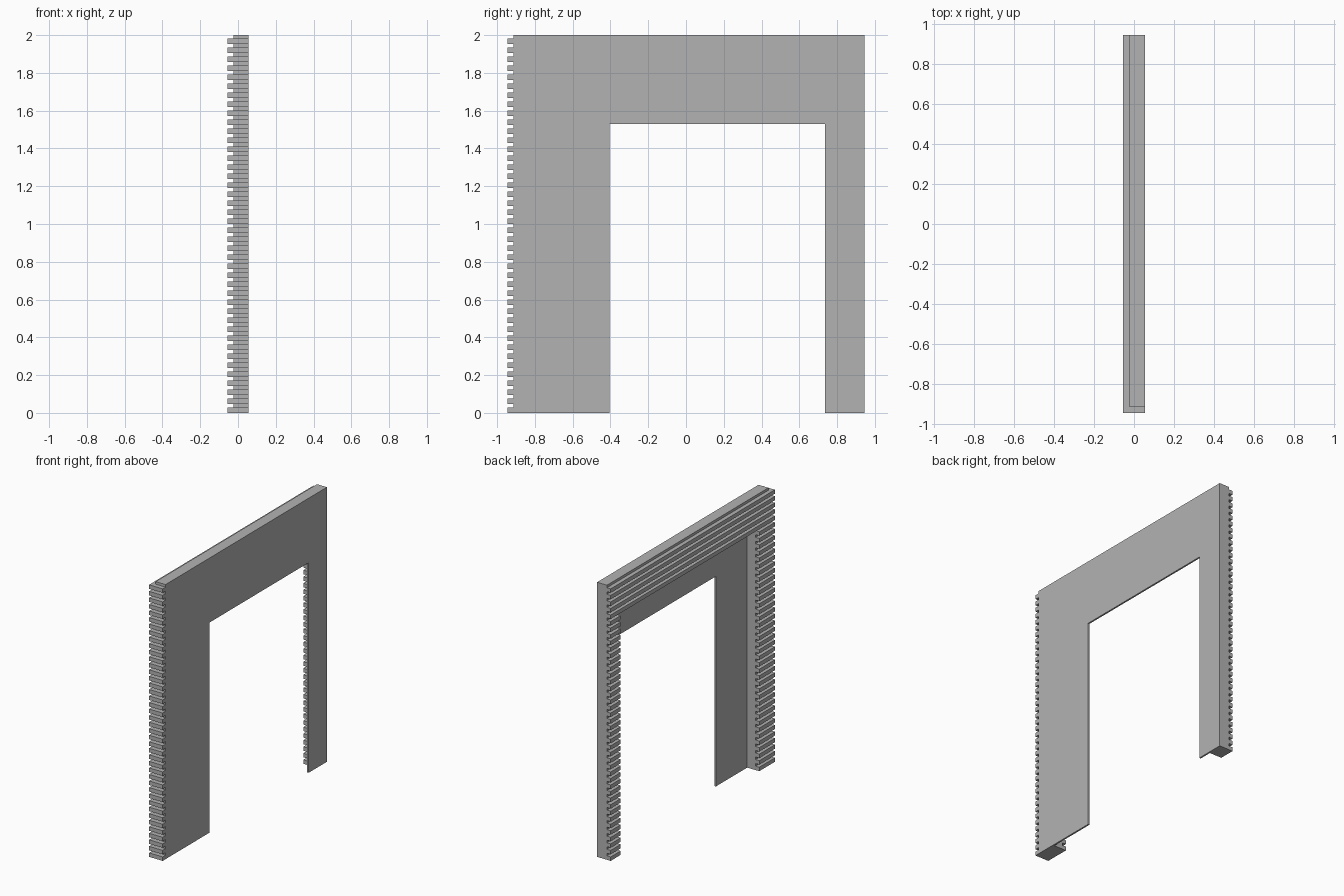
import bpy, bmesh

if "Cube" in bpy.data.objects:
    bpy.data.objects.remove(bpy.data.objects["Cube"])

grey = bpy.data.materials.new("plain_grey")
grey.diffuse_color = (0.45, 0.45, 0.45, 1)
grey.use_nodes = True
grey.node_tree.nodes["Principled BSDF"].inputs["Base Color"].default_value = grey.diffuse_color

X0, XC, XP, X1 = -0.055, -0.025, 0.043, 0.055   # slat face, core face, panel inside, panel outside
Y0, YC, Y1 = -0.945, -0.912, 0.945              # slat front, core front, back
POST_F, POST_B = -0.765, 0.83                   # inner faces of the two posts
N = 42
PITCH, SLAT = 2 / N, 0.029
BEAM_ROW = 37                                   # first slat row that spans the beam
BEAM_Z = BEAM_ROW * PITCH


def prism(bm, points, offset):
    """Extrude a closed outline by an offset."""
    face = bm.faces.new([bm.verts.new(p) for p in points])
    res = bmesh.ops.extrude_face_region(bm, geom=[face], use_keep_orig=True)
    verts = [g for g in res["geom"] if isinstance(g, bmesh.types.BMVert)]
    bmesh.ops.translate(bm, verts=verts, vec=offset)


def finish(name, bm):
    bmesh.ops.recalc_face_normals(bm, faces=bm.faces)
    mesh = bpy.data.meshes.new(name)
    bm.to_mesh(mesh)
    bm.free()
    mesh.materials.append(grey)
    bpy.context.collection.objects.link(bpy.data.objects.new(name, mesh))


def gate(name, xa, xb, ya, yb, left, right, lintel):
    """Doorway-shaped slab: two legs joined by a lintel."""
    outline = [(ya, 0), (left, 0), (left, lintel), (right, lintel),
               (right, 0), (yb, 0), (yb, 2), (ya, 2)]
    bm = bmesh.new()
    prism(bm, [(xa, y, z) for y, z in outline], (xb - xa, 0, 0))
    finish(name, bm)


# Thin outer sheet and the thicker frame behind it
gate("wall_panel", XP, X1, YC, Y1, -0.405, 0.735, 1.53)
gate("frame_core", XC, XP, YC, Y1, POST_F, POST_B, BEAM_Z)

# Slats wrapping the front corner, full length along the beam
bm = bmesh.new()
for k in range(N):
    z = k * PITCH
    end = Y1 if k >= BEAM_ROW else POST_F
    wrap = [(X0, Y0), (X1, Y0), (X1, YC), (XC, YC), (XC, end), (X0, end)]
    prism(bm, [(x, y, z) for x, y in wrap], (0, 0, SLAT))
finish("corner_and_beam_slats", bm)

# Short slats on the rear post
bm = bmesh.new()
for k in range(BEAM_ROW):
    z = k * PITCH
    strip = [(X0, POST_B), (XC, POST_B), (XC, Y1), (X0, Y1)]
    prism(bm, [(x, y, z) for x, y in strip], (0, 0, SLAT))
finish("rear_post_slats", bm)
